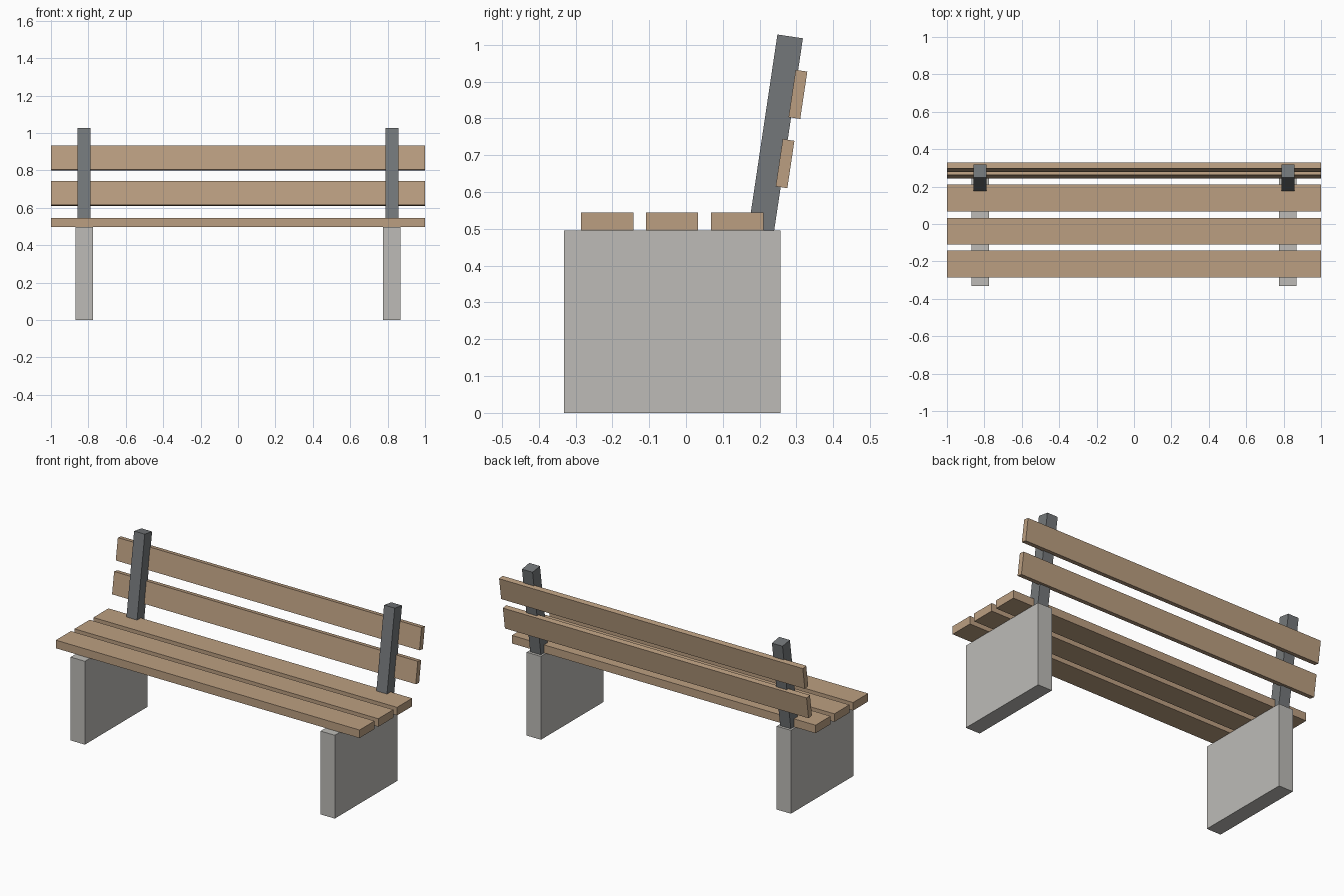
import bpy
import bmesh
from math import radians
from mathutils import Matrix

default = bpy.data.objects.get("Cube")
if default:
    bpy.data.objects.remove(default, do_unlink=True)

LEAN = radians(-8.5)


def material(name, rgb):
    mat = bpy.data.materials.new(name)
    mat.use_nodes = True
    colour = (*rgb, 1.0)
    mat.diffuse_color = colour
    mat.node_tree.nodes["Principled BSDF"].inputs["Base Color"].default_value = colour
    return mat


def box(name, centre, size, mat, tilt=0.0):
    """Box of the given size, tilted about the x axis through its centre."""
    bm = bmesh.new()
    bmesh.ops.create_cube(bm, size=1.0, matrix=Matrix.Diagonal((*size, 1.0)))
    mesh = bpy.data.meshes.new(name)
    bm.to_mesh(mesh)
    bm.free()
    mesh.materials.append(mat)
    obj = bpy.data.objects.new(name, mesh)
    obj.location = centre
    obj.rotation_euler.x = tilt
    bpy.context.collection.objects.link(obj)
    return obj


wood = material("wood", (0.50, 0.347, 0.22))
concrete = material("concrete", (0.51, 0.50, 0.475))
metal = material("grey_metal", (0.175, 0.187, 0.195))

# Concrete legs and the leaning posts that rise from them
for side, sign in (("left", 1), ("right", -1)):
    x = 0.823 * sign
    box(f"{side}_leg", (x, -0.038, 0.248), (0.094, 0.588, 0.496), concrete)
    box(f"{side}_back_post", (x, 0.2415, 0.7455), (0.07, 0.07, 0.56), metal, LEAN)

# Seat slats, front to back
for name, y in (("front", -0.214), ("middle", -0.038), ("rear", 0.139)):
    box(f"{name}_seat_slat", (0, y, 0.52), (2.0, 0.142, 0.048), wood)

# Backrest slats fixed behind the posts
for name, y, z in (("lower", 0.269, 0.677), ("upper", 0.304, 0.865)):
    box(f"{name}_back_slat", (0, y, z), (2.0, 0.032, 0.13), wood, LEAN)
